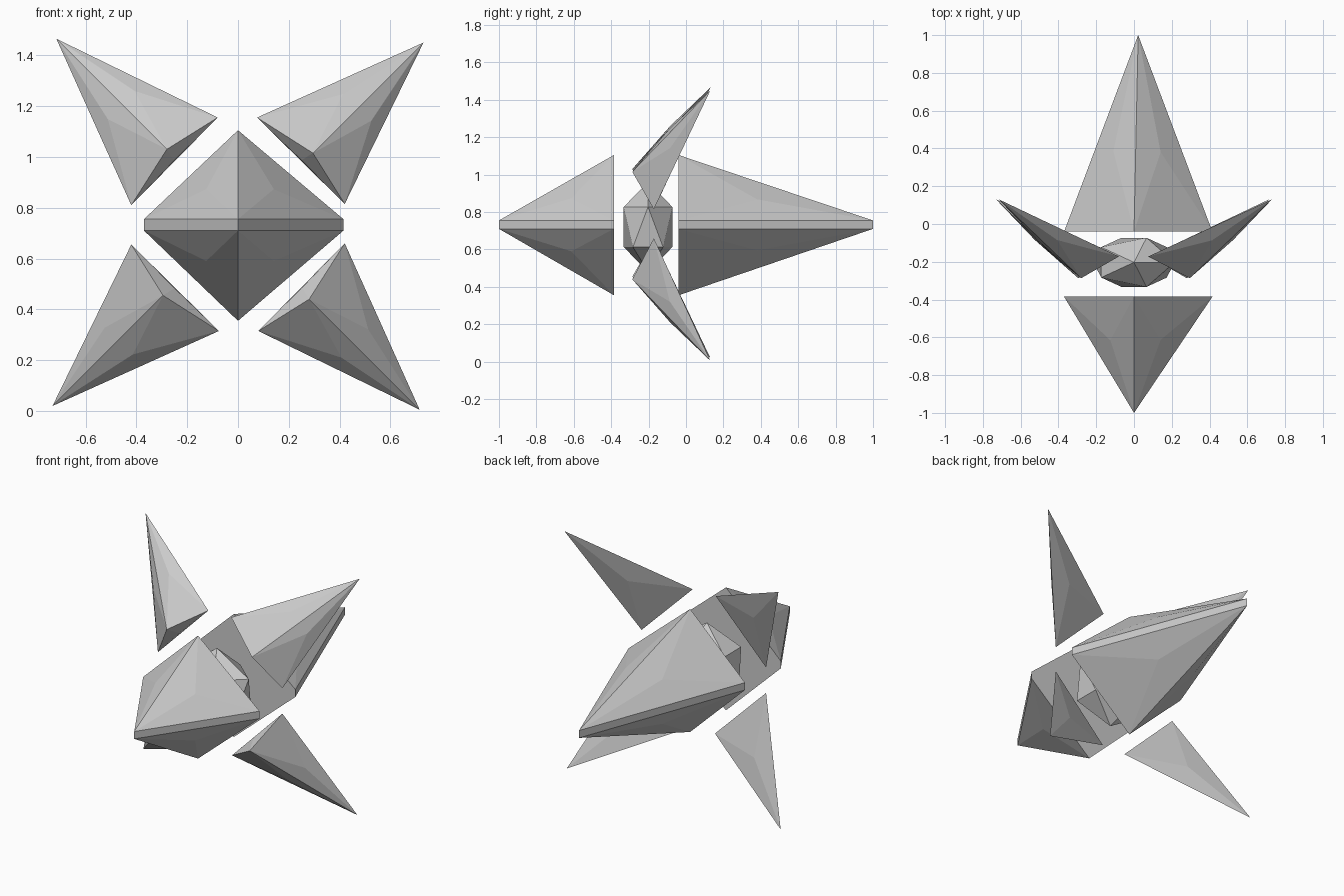
import bpy, bmesh, math
from mathutils import Matrix, Vector

if "Cube" in bpy.data.objects:
    bpy.data.objects.remove(bpy.data.objects["Cube"])

CZ = 0.735  # height of the axis the wings turn around


def facet_object(name, verts, faces, bulge=0.012):
    """Flat-faced shard whose triangles rise slightly to their centres."""
    bm = bmesh.new()
    vs = [bm.verts.new(v) for v in verts]
    for f in faces:
        bm.faces.new([vs[i] for i in f])
    bmesh.ops.recalc_face_normals(bm, faces=bm.faces)
    tris = [f for f in bm.faces if len(f.verts) == 3]
    bmesh.ops.poke(bm, faces=tris, offset=bulge)
    bm.normal_update()
    mesh = bpy.data.meshes.new(name)
    bm.to_mesh(mesh)
    bm.free()
    ob = bpy.data.objects.new(name, mesh)
    bpy.context.collection.objects.link(ob)
    return ob


# Front and back spikes: six-sided base tapering to a short vertical edge
def spike(name, base_y, tip_x, tip_y):
    ring = [(0, 1.105), (0.415, 0.755), (0.415, 0.71),
            (0, 0.355), (-0.37, 0.71), (-0.37, 0.755)]
    verts = [(x, base_y, z) for x, z in ring]
    verts += [(tip_x, tip_y, 0.755), (tip_x, tip_y, 0.71)]
    faces = [(0, 1, 6), (1, 2, 7, 6), (2, 3, 7), (3, 4, 7),
             (4, 5, 6, 7), (5, 0, 6), (0, 1, 2, 3, 4, 5)]
    return facet_object(name, verts, faces)


spike("front_spike", -0.385, 0.0, -1.0)
spike("back_spike", -0.04, 0.022, 1.0)

# Four swept wing shards, each a quarter turn around the long axis
shard = [(0.73, 0.13, 0.715), (0.075, -0.172, 0.42),
         (0.42, -0.172, 0.08), (0.295, -0.287, 0.28)]
shard_faces = [(0, 1, 3), (0, 3, 2), (1, 2, 3), (0, 2, 1)]
for i, part in enumerate(("upper_right", "lower_right", "lower_left", "upper_left")):
    turn = Matrix.Rotation(i * math.pi / 2, 3, 'Y')
    pts = [turn @ Vector(p) + Vector((0, 0, CZ)) for p in shard]
    facet_object("wing_shard_" + part, pts, shard_faces)

# Flattened twenty-sided core
bpy.ops.mesh.primitive_ico_sphere_add(subdivisions=1, radius=1, location=(0, -0.203, 0.72))
core = bpy.context.object
core.name = "core"
core.scale = (0.24, 0.153, 0.24)
